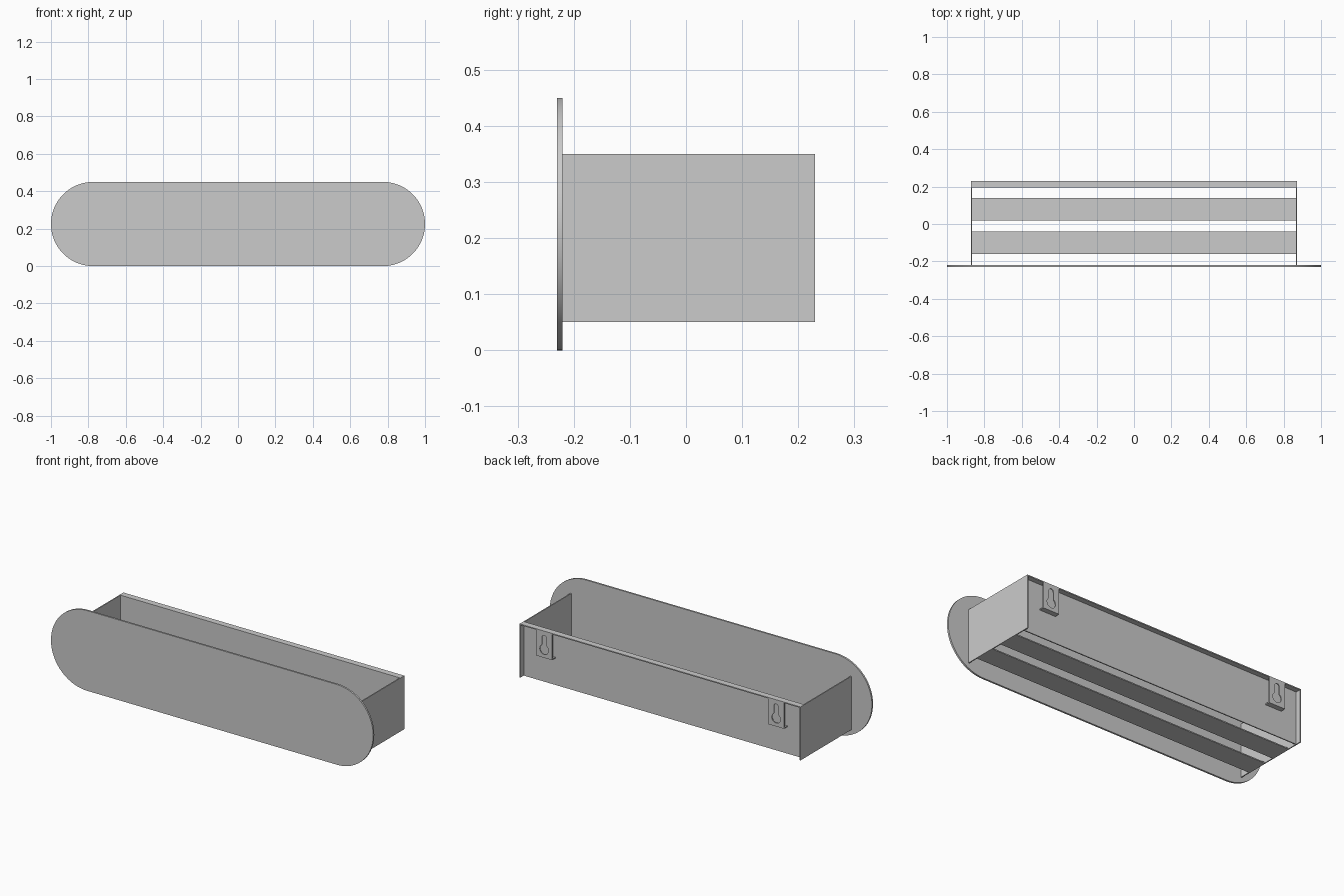
import bpy
from math import sin, cos, pi, radians

if "Cube" in bpy.data.objects:
    bpy.data.objects.remove(bpy.data.objects["Cube"])

T = 0.006            # sheet thickness
X, Z0, Z1 = 0.872, 0.05, 0.35
FRONT, BACK, WALL = -0.22, 0.23, 0.195


def box(name, x0, x1, y0, y1, z0, z1):
    bpy.ops.mesh.primitive_cube_add(size=1, location=((x0 + x1) / 2, (y0 + y1) / 2, (z0 + z1) / 2))
    ob = bpy.context.object
    ob.name = name
    ob.scale = (x1 - x0, y1 - y0, z1 - z0)
    bpy.ops.object.transform_apply(location=False, rotation=False, scale=True)
    return ob


def arc(cx, cz, r, a0, a1, n):
    return [(cx + r * cos(radians(a0 + (a1 - a0) * i / n)),
             cz + r * sin(radians(a0 + (a1 - a0) * i / n))) for i in range(n + 1)]


def sheet(name, loops, y0, y1):
    """Flat xz sheet from closed outlines; inner outlines become holes."""
    cu = bpy.data.curves.new(name, 'CURVE')
    cu.dimensions = '2D'
    cu.fill_mode = 'BOTH'
    cu.extrude = (y1 - y0) / 2
    for pts in loops:
        sp = cu.splines.new('POLY')
        sp.points.add(len(pts) - 1)
        for p, (x, z) in zip(sp.points, pts):
            p.co = (x, z, 0, 1)
        sp.use_cyclic_u = True
    ob = bpy.data.objects.new(name, cu)
    bpy.context.collection.objects.link(ob)
    ob.location.y = (y0 + y1) / 2
    ob.rotation_euler.x = pi / 2
    bpy.ops.object.select_all(action='DESELECT')
    ob.select_set(True)
    bpy.context.view_layer.objects.active = ob
    bpy.ops.object.convert(target='MESH')
    bpy.ops.object.shade_smooth_by_angle(angle=radians(30))
    return bpy.context.object


# Rounded front plate
R = 0.225
sheet("front_plate", [arc(1 - R, R, R, -90, 90, 40) + arc(R - 1, R, R, 90, 270, 40)], -0.23, FRONT)

# Back wall with folded top flange
box("back_wall", -X + T, X - T, WALL, WALL + T, Z0, Z1 - T)
box("top_flange", -X + T, X - T, WALL, BACK, Z1 - T, Z1)

# Bottom slats
for i, y in enumerate((-0.16, 0.02)):
    box(f"bottom_slat_{i + 1}", -X + T, X - T, y, y + 0.12, Z0, Z0 + T)

# Side walls and keyhole hangers, mirrored left and right
for side, s in (("left", -1), ("right", 1)):
    a, b = sorted((s * X, s * (X - T)))
    box(f"{side}_wall", a, b, FRONT, BACK, Z0, Z1)

    c, w, zb = s * 0.72, 0.05, 0.20
    outline = [(c - w, zb), (c + w, zb), (c + w, Z1 - T), (c - w, Z1 - T)]
    keyhole = arc(c, 0.312, 0.014, 0, 180, 12) + arc(c, 0.246, 0.027, 121, 419, 28)
    sheet(f"{side}_hanger", [outline, keyhole], BACK - T, BACK)
    box(f"{side}_hanger_foot", c - w, c + w, WALL + T, BACK - T, zb, zb + T)
